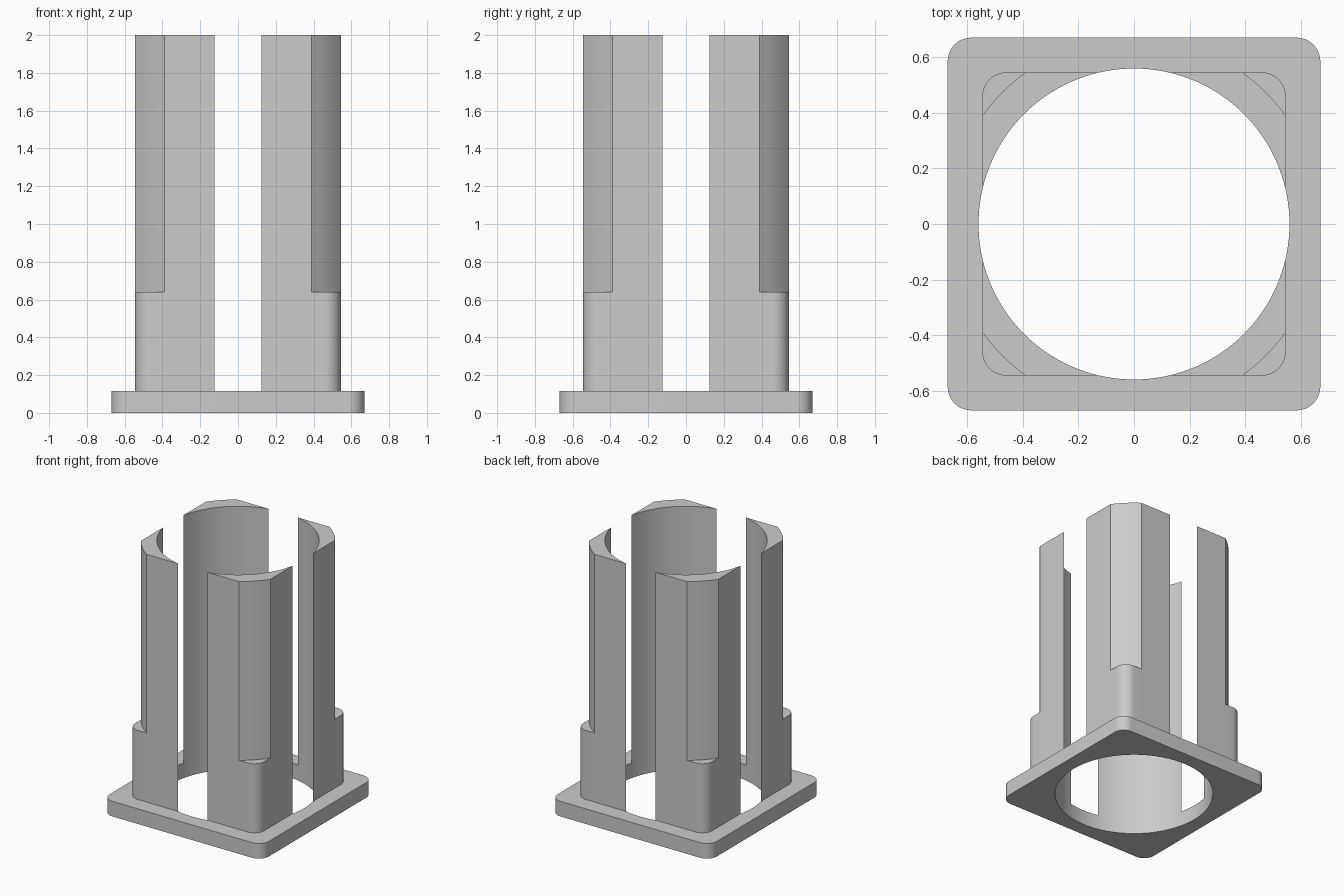
import bpy, bmesh
from math import sin, cos, acos, pi, sqrt, radians
from mathutils import Matrix

cube = bpy.data.objects.get("Cube")
if cube:
    bpy.data.objects.remove(cube)

PLATE, PLATE_H = 0.67, 0.115      # base plate half width and height
BODY, LEDGE, TOP = 0.545, 0.64, 2.0  # post half width, ledge height, full height
BORE, TURNED, FILLET = 0.559, 0.67, 0.085  # bore, trimmed corner and fillet radii

grey = bpy.data.materials.new("light grey")
grey.use_nodes = True
grey.diffuse_color = (0.6, 0.6, 0.6, 1)
grey.node_tree.nodes["Principled BSDF"].inputs["Base Color"].default_value = (0.6, 0.6, 0.6, 1)


def arc(cx, cy, r, a, b, n):
    return [(cx + r * cos(a + (b - a) * i / n), cy + r * sin(a + (b - a) * i / n))
            for i in range(n + 1)]


def fillet(half):
    c = half - FILLET
    return arc(c, c, FILLET, 0, pi / 2, 10)


def face(bm, pts):
    bm.faces.new([bm.verts.new(p) for p in pts])


def at(path, z):
    return [(x, y, z) for x, y in path]


def walls(bm, path, z0, z1):
    for a, b in zip(path, path[1:]):
        face(bm, [(*a, z0), (*b, z0), (*b, z1), (*a, z1)])


def finish(bm, name):
    bmesh.ops.remove_doubles(bm, verts=bm.verts[:], dist=1e-5)
    mesh = bpy.data.meshes.new(name)
    bm.to_mesh(mesh)
    bm.free()
    mesh.materials.append(grey)
    obj = bpy.data.objects.new(name, mesh)
    bpy.context.collection.objects.link(obj)
    bpy.ops.object.select_all(action='DESELECT')
    obj.select_set(True)
    bpy.context.view_layer.objects.active = obj
    bpy.ops.object.shade_smooth_by_angle(angle=radians(25))


# The bore breaks through the flat sides at this angle, leaving the four slots
slot = acos(BODY / BORE)
bore_arc = arc(0, 0, BORE, slot, pi / 2 - slot, 24)
bore_quarter = (arc(0, 0, BORE, 0, slot, 5)[:-1] + bore_arc
                + arc(0, 0, BORE, pi / 2 - slot, pi / 2, 5)[1:])

# Base plate: four quarter sections joined round the bore
bm = bmesh.new()
for q in range(4):
    part = bmesh.new()
    outer = [(PLATE, 0)] + fillet(PLATE) + [(0, PLATE)]
    inner = bore_quarter[::-1]
    face(part, at(outer + inner, PLATE_H))
    face(part, at((outer + inner)[::-1], 0))
    walls(part, outer, 0, PLATE_H)
    walls(part, inner, 0, PLATE_H)
    part.transform(Matrix.Rotation(q * pi / 2, 4, 'Z'))
    tmp = bpy.data.meshes.new("quarter")
    part.to_mesh(tmp)
    part.free()
    bm.from_mesh(tmp)
    bpy.data.meshes.remove(tmp)
finish(bm, "base_plate")

# Corner posts: full rounded corner below the ledge, turned corner above
turn = acos(BODY / TURNED)
turned = arc(0, 0, TURNED, turn, pi / 2 - turn, 12)
corner = [turned[0]] + fillet(BODY) + [turned[-1]]
start, end = [bore_arc[0]], bore_arc[::-1]
names = ["back_left_post", "back_right_post", "front_right_post", "front_left_post"]
for q, name in enumerate(names):
    bm = bmesh.new()
    walls(bm, start + corner + end, PLATE_H, LEDGE)
    walls(bm, start + turned + end, LEDGE, TOP)
    face(bm, at(corner + turned[-2:0:-1], LEDGE))
    face(bm, at(start + turned + end[:-1], TOP))
    bm.transform(Matrix.Rotation(q * pi / 2, 4, 'Z'))
    finish(bm, name)
